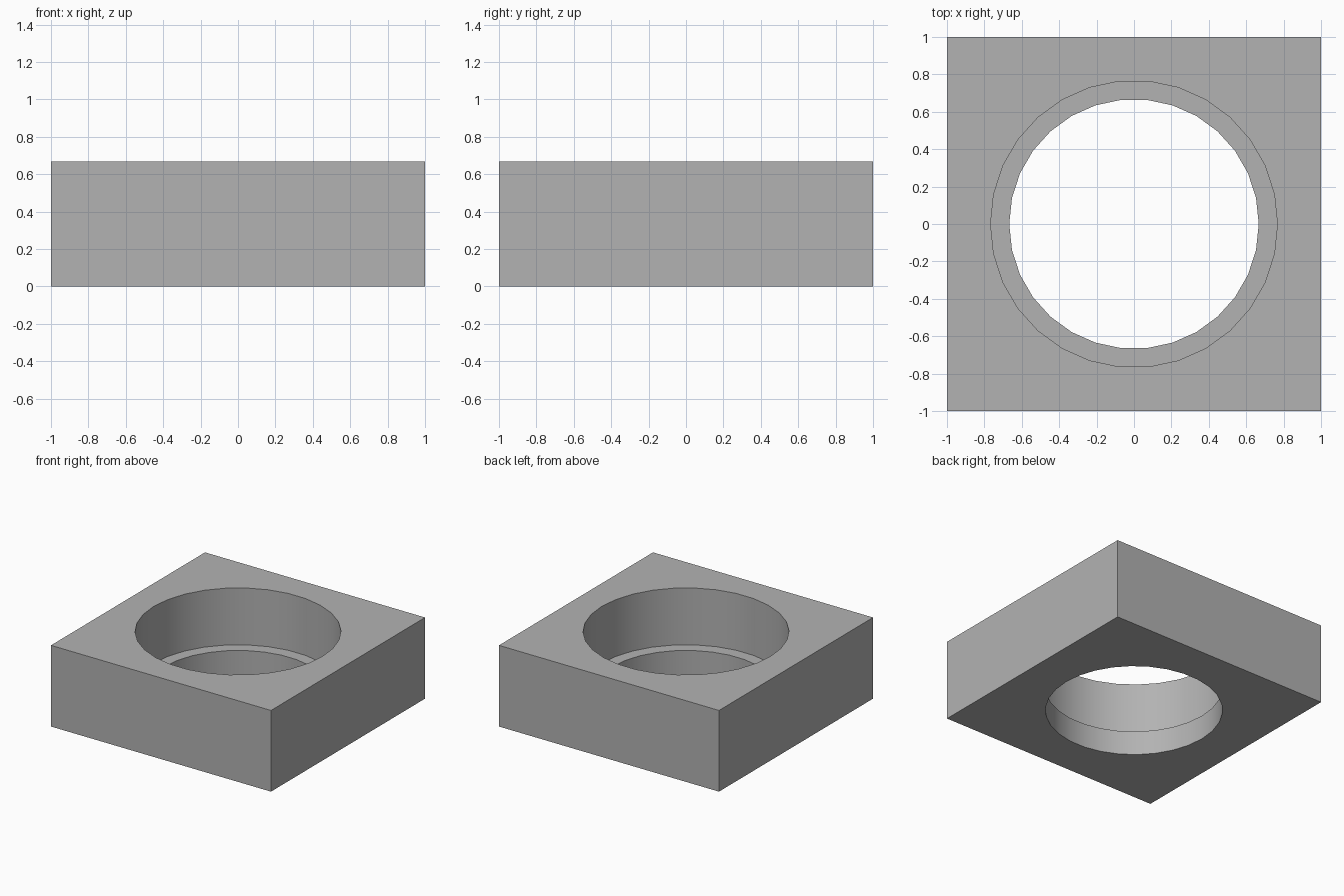
import bpy
import bmesh
from math import cos, sin, tau, radians

SIDES = 30
HEIGHT, LEDGE = 0.667, 0.2
BORE, RECESS = 0.667, 0.767

cube = bpy.data.objects.get("Cube")
if cube:
    bpy.data.objects.remove(cube, do_unlink=True)

grey = bpy.data.materials.new("plain grey")
grey.use_nodes = True
colour = (0.448, 0.448, 0.448, 1)
grey.diffuse_color = colour
grey.node_tree.nodes["Principled BSDF"].inputs["Base Color"].default_value = colour

bm = bmesh.new()


def loop(points, z):
    """Closed loop of edges at height z."""
    verts = [bm.verts.new((x, y, z)) for x, y in points]
    return [bm.edges.new((a, b)) for a, b in zip(verts, verts[1:] + verts[:1])]


def circle(radius):
    return [(radius * cos(tau * i / SIDES), radius * sin(tau * i / SIDES))
            for i in range(SIDES)]


square = [(-1, -1), (1, -1), (1, 1), (-1, 1)]

# Outer walls, and the stepped hole from top to bottom
outer_top, outer_base = loop(square, HEIGHT), loop(square, 0)
rings = [loop(circle(r), z) for r, z in
         ((RECESS, HEIGHT), (RECESS, LEDGE), (BORE, LEDGE), (BORE, 0))]
bmesh.ops.bridge_loops(bm, edges=outer_top + outer_base)
for upper, lower in zip(rings, rings[1:]):
    bmesh.ops.bridge_loops(bm, edges=upper + lower)

# Top and bottom faces around the hole
for outline, hole in ((outer_top, rings[0]), (outer_base, rings[-1])):
    bmesh.ops.triangle_fill(bm, edges=outline + hole, use_beauty=True)
bmesh.ops.recalc_face_normals(bm, faces=bm.faces)

mesh = bpy.data.meshes.new("stepped_block")
bm.to_mesh(mesh)
bm.free()
mesh.materials.append(grey)
block = bpy.data.objects.new("stepped_block", mesh)
bpy.context.collection.objects.link(block)

# Round the hole walls, keep the corners crisp
bpy.ops.object.select_all(action="DESELECT")
block.select_set(True)
bpy.context.view_layer.objects.active = block
bpy.ops.object.shade_smooth_by_angle(angle=radians(30))
